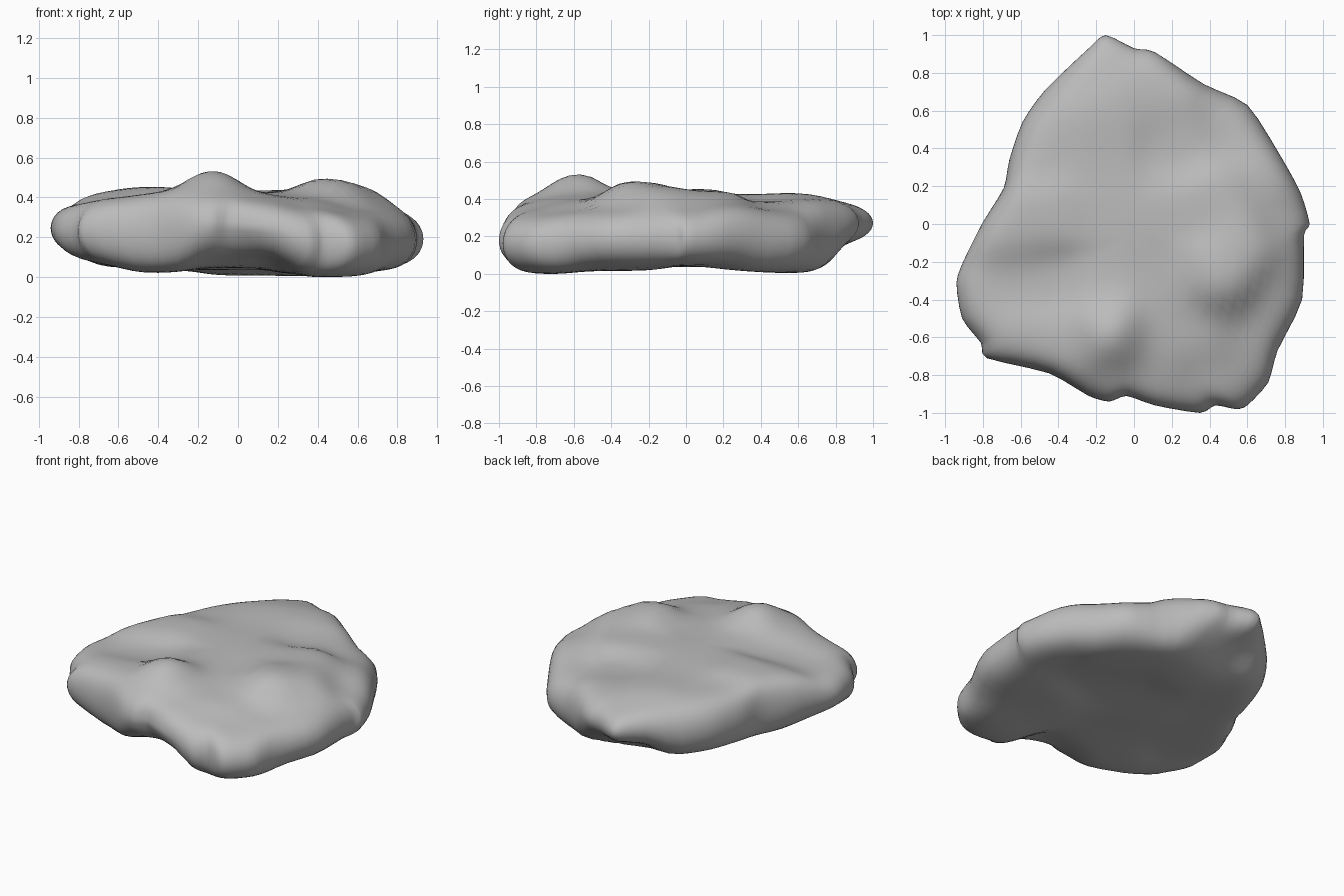
import bpy
import bmesh
import math
from mathutils import Vector

cube = bpy.data.objects.get("Cube")
if cube:
    bpy.data.objects.remove(cube, do_unlink=True)

# Plan outline of the slab, counter-clockwise from the +x side
OUTLINE = [(.93, 0), (.88, .17), (.77, .37), (.6, .63), (.37, .74), (.11, .91),
           (0, .93), (-.15, 1), (-.24, .93), (-.47, .71), (-.59, .54),
           (-.66, .34), (-.69, .19), (-.8, .01), (-.9, -.19), (-.94, -.31),
           (-.91, -.5), (-.81, -.63), (-.78, -.71), (-.45, -.79), (-.24, -.91),
           (-.13, -.94), (-.04, -.91), (.11, -.96), (.35, -1), (.43, -.96),
           (.54, -.98), (.6, -.96), (.71, -.84), (.76, -.67), (.89, -.4), (.9, -.06)]

# Heights (x, y, z) of hills and hollows on the upper face
TOP = [(-.12, -.6, .57), (-.14, -.85, .43), (.08, -.85, .39), (.12, -.62, .42),
       (.38, -.85, .35), (.62, -.8, .32), (.62, -.57, .34), (.36, -.58, .4),
       (.8, -.35, .35), (.47, -.3, .51), (.6, -.12, .47), (.84, 0, .34),
       (.15, -.3, .43), (-.15, -.32, .44), (-.45, -.3, .39), (-.7, -.3, .37),
       (-.38, -.62, .43), (-.65, -.62, .41), (-.87, -.42, .39), (-.68, -.05, .44),
       (-.45, .02, .46), (-.15, .05, .44), (.15, .05, .44), (.45, .12, .45),
       (.72, .25, .38), (.2, .42, .39), (.55, .5, .35), (.1, .7, .41),
       (-.15, .6, .44), (-.15, .35, .43), (-.5, .4, .42), (-.3, .8, .41),
       (-.13, .93, .39)]

# Heights on the underside
BASE = [(0, 0, .04), (.25, .1, .06), (.35, .3, .02), (.5, -.8, 0), (.45, -.4, .02),
        (.0, -.88, .11), (-.1, -.5, .05), (-.4, -.7, .02), (-.8, -.6, .06),
        (-.9, -.3, .12), (-.6, -.2, .05), (-.55, .2, .05), (.82, -.3, .03),
        (.85, .05, .05), (.45, .55, 0), (-.4, .5, .04), (0, .55, .01), (-.12, .92, .16)]

CENTRE = Vector((0, -.05))
PER_SPAN = 3
BANDS = 20
TOP_BLEND, BASE_BLEND = .16, .2


def falloff(dx, dy, size):
    return math.exp(-(dx * dx + dy * dy) / (size * size))


def height(field, x, y, size):
    """Smoothly blend the scattered heights at one place."""
    weights = [falloff(x - px, y - py, size) + 1e-9 for px, py, _ in field]
    return sum(w * p[2] for w, p in zip(weights, field)) / sum(weights)


def smooth_outline(points):
    """Run a closed spline through the outline points."""
    pts = [Vector(p) for p in points]
    result = []
    for i in range(len(pts)):
        a, b, c, d = (pts[(i + k) % len(pts)] for k in (-1, 0, 1, 2))
        for j in range(PER_SPAN):
            t = j / PER_SPAN
            # Softened tangents keep the corners crisp
            m, n = (c - a) * .35, (d - b) * .35
            result.append(b * (2*t**3 - 3*t**2 + 1) + m * (t**3 - 2*t**2 + t)
                          + c * (3*t**2 - 2*t**3) + n * (t**3 - t**2))
    return result


def relax(points, reach):
    """Average each outline point with its neighbours."""
    n = len(points)
    span = range(-reach, reach + 1)
    return [sum((points[(i + k) % n] for k in span), Vector((0, 0))) / len(span)
            for i in range(n)]


def stone_point(rim, soft, u):
    """Place one point on the section: u is -1 at the bottom pole, 1 at the top."""
    spread = 1 - abs(u) ** 2.2
    # Nicks in the rim fade out toward the middle of the faces
    x, y = CENTRE + (soft.lerp(rim, spread ** 8) - CENTRE) * spread
    top = height(TOP, x, y, TOP_BLEND)
    base = height(BASE, x, y, BASE_BLEND)
    middle = base + (top - base) * .5
    rise = (1 - spread ** 14) ** .5
    z = middle + ((top if u >= 0 else base) - middle) * rise
    # Hollow that bites into the front wall near the ground
    if u < 0:
        y += .05 * rise * spread * falloff(x - .02, y + .95, .15)
    return x, y, z


rim_points = smooth_outline(OUTLINE)
soft_points = relax(rim_points, 5)
count = len(rim_points)
bm = bmesh.new()

# Rings around the slab, packed toward the rim so the wall stays round
rings = []
for k in range(1 - BANDS, BANDS):
    rings.append([bm.verts.new(stone_point(p, q, k / BANDS))
                  for p, q in zip(rim_points, soft_points)])

for lower, higher in zip(rings, rings[1:]):
    for i in range(count):
        j = (i + 1) % count
        bm.faces.new((lower[i], lower[j], higher[j], higher[i]))

# Close the middle of the underside and the upper face
for ring, field, size in ((rings[0], BASE, BASE_BLEND), (rings[-1], TOP, TOP_BLEND)):
    pole = bm.verts.new((CENTRE.x, CENTRE.y, height(field, CENTRE.x, CENTRE.y, size)))
    for i in range(count):
        bm.faces.new((ring[i], ring[(i + 1) % count], pole))

bmesh.ops.recalc_face_normals(bm, faces=bm.faces[:])
lowest = min(v.co.z for v in bm.verts)
bmesh.ops.translate(bm, verts=bm.verts[:], vec=(0, 0, -lowest))

mesh = bpy.data.meshes.new("flat_stone")
bm.to_mesh(mesh)
bm.free()
stone = bpy.data.objects.new("flat_stone", mesh)
bpy.context.collection.objects.link(stone)
for face in mesh.polygons:
    face.use_smooth = True

# Plain grey stone colour
grey = bpy.data.materials.new("stone_grey")
grey.use_nodes = True
colour = (.5, .5, .5, 1)
grey.diffuse_color = colour
grey.node_tree.nodes["Principled BSDF"].inputs["Base Color"].default_value = colour
mesh.materials.append(grey)
